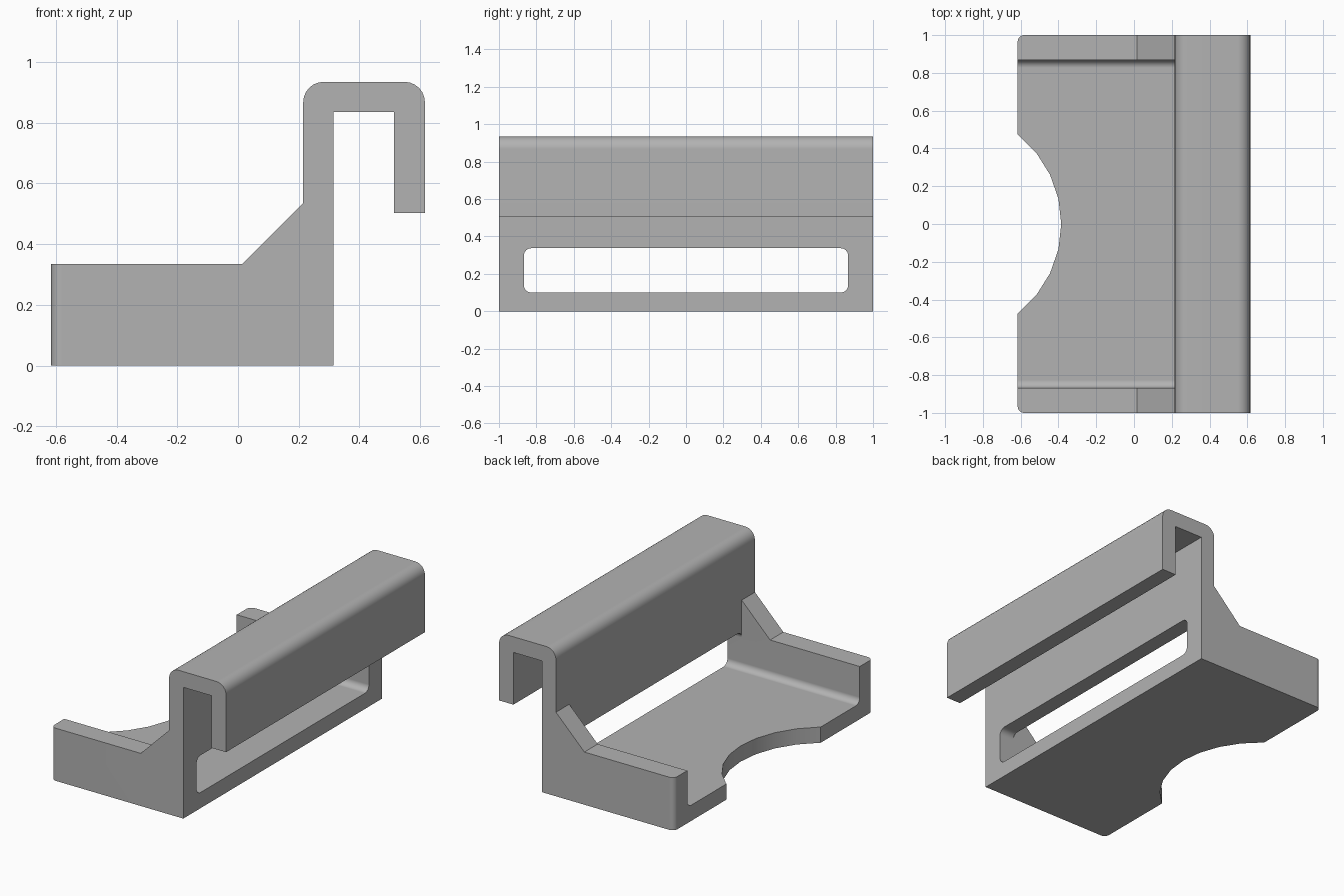
import bpy, bmesh, math
from mathutils import Vector

if "Cube" in bpy.data.objects:
    bpy.data.objects.remove(bpy.data.objects["Cube"], do_unlink=True)

grey = bpy.data.materials.new("plain grey")
grey.use_nodes = True
colour = (0.45, 0.45, 0.45, 1)
grey.diffuse_color = colour
grey.node_tree.nodes["Principled BSDF"].inputs["Base Color"].default_value = colour


def rounded(points, steps=6):
    """Profile whose corners (a, b, radius) are filleted; right-angle corners only."""
    out = []
    for i, (a, b, r) in enumerate(points):
        p = Vector((a, b))
        if not r:
            out.append(p)
            continue
        u = (Vector(points[i - 1][:2]) - p).normalized()
        v = (Vector(points[(i + 1) % len(points)][:2]) - p).normalized()
        centre = p + (u + v) * r
        for k in range(steps + 1):
            t = k / steps * math.pi / 2
            out.append(centre - v * r * math.cos(t) - u * r * math.sin(t))
    return out


def prism(name, profile, place, offset):
    """Extrude a flat profile; place maps its 2D points into space."""
    bm = bmesh.new()
    face = bm.faces.new([bm.verts.new(place(*p)) for p in profile])
    ext = bmesh.ops.extrude_face_region(bm, geom=[face])
    moved = [g for g in ext["geom"] if isinstance(g, bmesh.types.BMVert)]
    bmesh.ops.translate(bm, verts=moved, vec=offset)
    bmesh.ops.recalc_face_normals(bm, faces=bm.faces)
    mesh = bpy.data.meshes.new(name)
    bm.to_mesh(mesh)
    bm.free()
    mesh.materials.append(grey)
    obj = bpy.data.objects.new(name, mesh)
    bpy.context.collection.objects.link(obj)
    return obj


# Side profile: tray, gusset, upright wall and downturned hook
side = rounded([
    (-0.616, 0, 0), (0.315, 0, 0), (0.315, 0.835, 0), (0.515, 0.835, 0),
    (0.515, 0.503, 0), (0.616, 0.503, 0), (0.616, 0.935, 0.067),
    (0.215, 0.935, 0.067), (0.215, 0.535, 0), (0.015, 0.335, 0), (-0.616, 0.335, 0)])
body = prism("hooked_tray", side, lambda a, b: (a, -1, b), (0, 2, 0))

# Rounded vertical corners at the open end
bm = bmesh.new()
bm.from_mesh(body.data)
corners = [e for e in bm.edges if all(v.co.x < -0.61 for v in e.verts)
           and abs(e.verts[0].co.y - e.verts[1].co.y) < 0.01]
bmesh.ops.bevel(bm, geom=corners, offset=0.035, segments=6, profile=0.5, affect='EDGES')
bm.to_mesh(body.data)
bm.free()

# Cutters: wall slot, tray channel and scooped finger notch
W, FLOOR, R = 0.867, 0.1, 0.04
slot = prism("slot_cutter",
             rounded([(-W, FLOOR, R), (W, FLOOR, R), (W, 0.337, R), (-W, 0.337, R)]),
             lambda a, b: (0.1, a, b), (0.3, 0, 0))
channel = prism("channel_cutter",
                rounded([(-W, FLOOR, R), (W, FLOOR, R), (W, 1.2, 0), (-W, 1.2, 0)]),
                lambda a, b: (-1, a, b), (1.215, 0, 0))
circle = [(-0.987 + 0.602 * math.cos(k * math.tau / 28), 0.602 * math.sin(k * math.tau / 28))
          for k in range(28)]
notch = prism("notch_cutter", circle, lambda a, b: (a, b, -0.2), (0, 0, 0.8))

bpy.ops.object.select_all(action='DESELECT')
body.select_set(True)
bpy.context.view_layer.objects.active = body
for cutter in (slot, channel, notch):
    cutter.hide_render = True
    mod = body.modifiers.new(cutter.name, 'BOOLEAN')
    mod.operation = 'DIFFERENCE'
    mod.solver = 'EXACT'
    mod.object = cutter
    bpy.ops.object.modifier_apply(modifier=mod.name)
    bpy.data.objects.remove(cutter, do_unlink=True)

# Smooth fillets, crisp edges
bpy.ops.object.shade_smooth_by_angle(angle=math.radians(30))
weighted = body.modifiers.new("flat_face_normals", 'WEIGHTED_NORMAL')
weighted.keep_sharp = True
